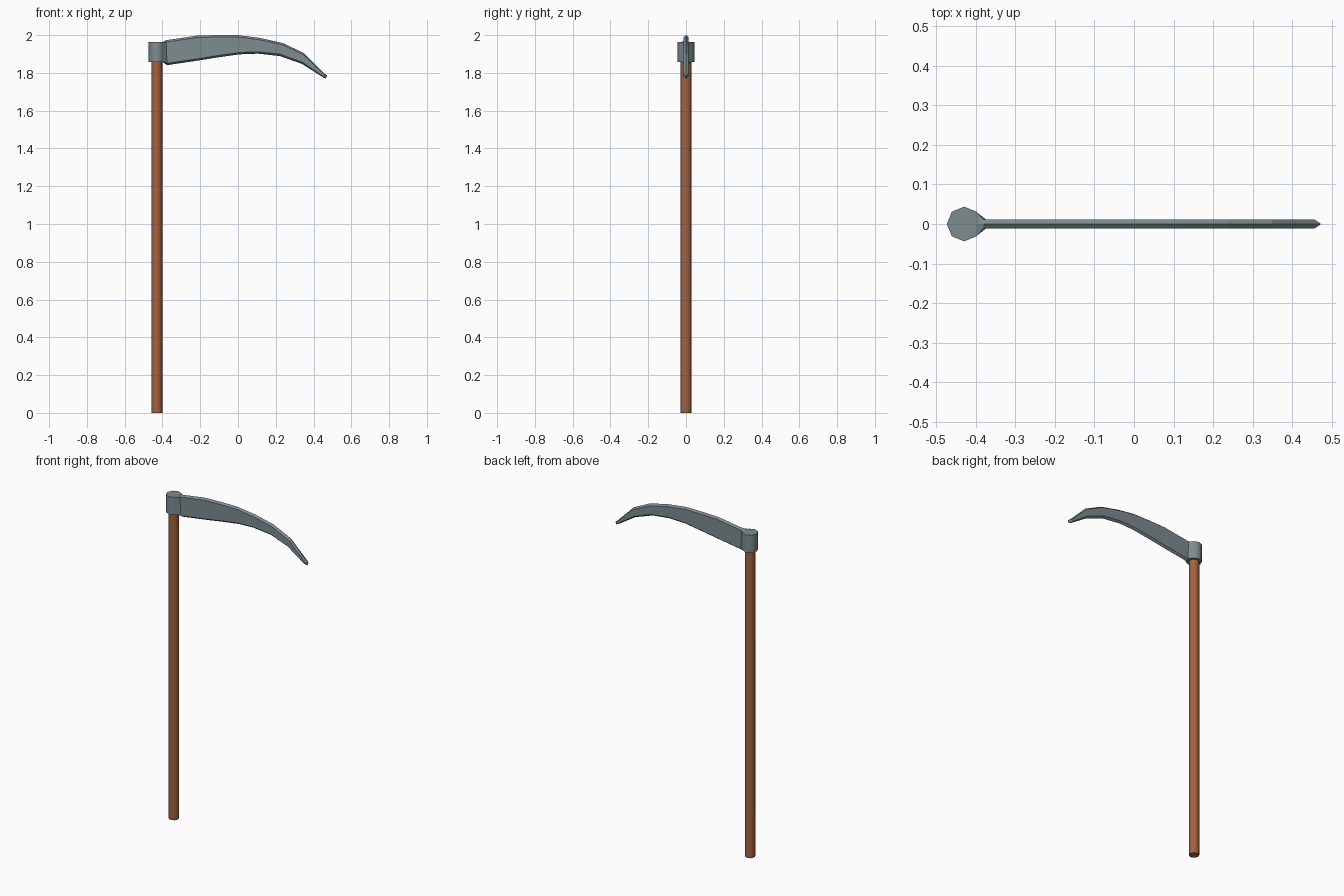
import bpy, bmesh, math

if "Cube" in bpy.data.objects:
    bpy.data.objects.remove(bpy.data.objects["Cube"])


def material(name, rgb):
    m = bpy.data.materials.new(name)
    m.diffuse_color = (*rgb, 1)
    m.use_nodes = True
    m.node_tree.nodes["Principled BSDF"].inputs["Base Color"].default_value = m.diffuse_color
    return m


steel = material("grey steel", (0.205, 0.262, 0.275))
wood = material("brown wood", (0.37, 0.122, 0.05))
SHAFT_X = -0.43


def post(name, radius, z0, z1, mat):
    """Upright octagonal cylinder with corners on the axes."""
    bpy.ops.mesh.primitive_cylinder_add(vertices=8, radius=radius, depth=z1 - z0,
                                        location=(SHAFT_X, 0, (z0 + z1) / 2))
    ob = bpy.context.object
    ob.name = name
    ob.data.materials.append(mat)
    bpy.ops.object.shade_smooth_by_angle(angle=math.radians(50))
    return ob


# Wooden handle and steel collar
post("handle", 0.029, 0, 1.87, wood)
post("collar", 0.044, 1.857, 1.963, steel)

# Curved blade: (top x, top z, bottom x, bottom z, half thickness, edge bevel)
stations = [
    (-0.400, 1.962, -0.400, 1.858, 0.031, 0.001),
    (-0.381, 1.973, -0.375, 1.841, 0.012, 0.010),
    (-0.217, 1.997, -0.200, 1.867, 0.012, 0.010),
    (-0.110, 2.000, -0.100, 1.883, 0.012, 0.010),
    (0.000, 2.000, 0.005, 1.898, 0.012, 0.010),
    (0.116, 1.985, 0.106, 1.902, 0.012, 0.010),
    (0.238, 1.958, 0.222, 1.889, 0.012, 0.010),
    (0.350, 1.904, 0.340, 1.847, 0.012, 0.009),
    (0.458, 1.796, 0.448, 1.778, 0.012, 0.004),
    (0.472, 1.786, 0.464, 1.770, 0.002, 0.002),
]
bm = bmesh.new()
rings = []
for tx, tz, bx, bz, t, d in stations:
    length = math.hypot(tx - bx, tz - bz)
    ux, uz = (tx - bx) / length * d, (tz - bz) / length * d
    pts = [(tx, 0, tz), (tx - ux, t, tz - uz), (bx + ux, t, bz + uz),
           (bx, 0, bz), (bx + ux, -t, bz + uz), (tx - ux, -t, tz - uz)]
    rings.append([bm.verts.new(p) for p in pts])
for a, b in zip(rings, rings[1:]):
    for i in range(6):
        j = (i + 1) % 6
        bm.faces.new((a[i], a[j], b[j], b[i]))
bm.faces.new(rings[0])
bm.faces.new(rings[-1])
bmesh.ops.recalc_face_normals(bm, faces=bm.faces)
mesh = bpy.data.meshes.new("blade")
bm.to_mesh(mesh)
bm.free()
mesh.materials.append(steel)
bpy.context.collection.objects.link(bpy.data.objects.new("blade", mesh))
